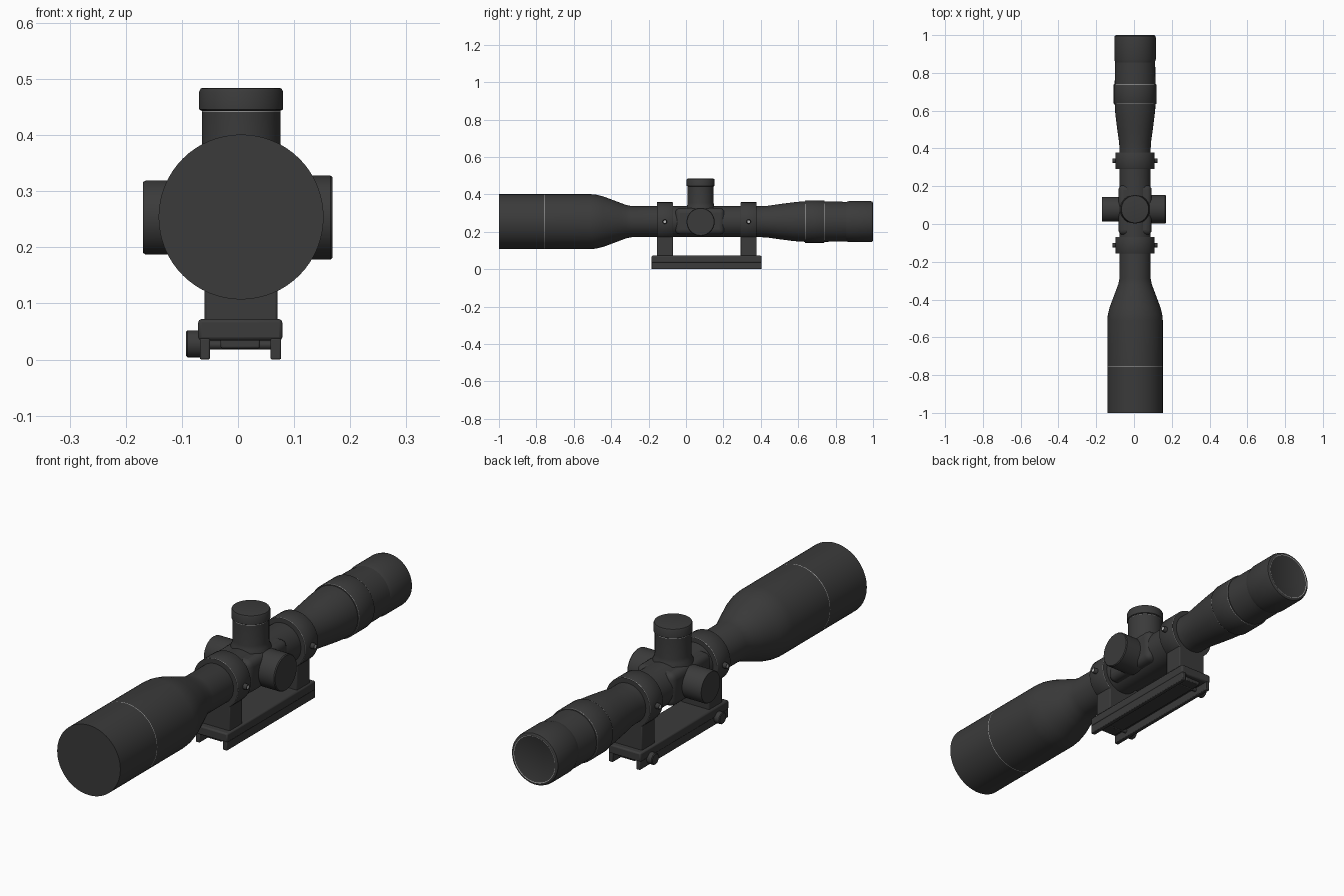
import bpy, bmesh, math
from mathutils import Vector, Matrix

cube = bpy.data.objects.get("Cube")
if cube:
    bpy.data.objects.remove(cube)


def flat_colour(name, value):
    mat = bpy.data.materials.new(name)
    mat.use_nodes = True
    mat.diffuse_color = (value, value, value, 1)
    mat.node_tree.nodes["Principled BSDF"].inputs["Base Color"].default_value = mat.diffuse_color
    return mat


BLACK = flat_colour("matte black", 0.043)
STEEL = flat_colour("light steel", 0.5)

CX, CZ = 0.0055, 0.254           # optical axis
TURRET_Y = 0.078
RING_Y = (-0.113, 0.335)


def finish(name, bm, bevel=0.0, segments=2):
    bmesh.ops.recalc_face_normals(bm, faces=bm.faces)
    mesh = bpy.data.meshes.new(name)
    bm.to_mesh(mesh)
    bm.free()
    mesh.materials.append(BLACK)
    mesh.materials.append(STEEL)
    ob = bpy.data.objects.new(name, mesh)
    bpy.context.collection.objects.link(ob)
    if bevel:
        mod = ob.modifiers.new("Bevel", 'BEVEL')
        mod.width, mod.segments = bevel, segments
    bpy.ops.object.select_all(action='DESELECT')
    ob.select_set(True)
    bpy.context.view_layer.objects.active = ob
    bpy.ops.object.shade_smooth_by_angle(angle=math.radians(35))
    return ob


def lathe(name, origin, axis, profile, sides=64, steel=()):
    """Revolve (distance, radius) pairs; bands listed in steel are bare metal."""
    bm = bmesh.new()
    turn = Vector(axis).to_track_quat('Z', 'Y').to_matrix().to_4x4()
    place = Matrix.Translation(origin) @ turn
    angles = [2 * math.pi * i / sides for i in range(sides)]
    rings = [[bm.verts.new(place @ Vector((r * math.cos(a), r * math.sin(a), d)))
              for a in angles] for d, r in profile]
    for band, (a, b) in enumerate(zip(rings, rings[1:])):
        for i in range(sides):
            j = (i + 1) % sides
            face = bm.faces.new((a[i], a[j], b[j], b[i]))
            face.material_index = int(band in steel)
    bm.faces.new(rings[0])
    end_cap = bm.faces.new(rings[-1])
    end_cap.material_index = int(len(rings) - 1 in steel)
    return finish(name, bm)


def box(name, x, y, z, bevel=0.004, segments=2):
    """Box from (low, high) ranges."""
    bm = bmesh.new()
    bmesh.ops.create_cube(bm, size=1)
    for v in bm.verts:
        v.co = [(lo + hi) / 2 + c * (hi - lo) for c, (lo, hi) in zip(v.co, (x, y, z))]
    return finish(name, bm, bevel, segments)


# Scope body: objective bell with a thin seam, main tube and eyepiece
axis_origin = (CX, 0, CZ)
lathe("objective_bell_and_tube", axis_origin, (0, 1, 0),
      [(-1, 0.147), (-0.757, 0.147), (-0.7545, 0.147), (-0.51, 0.147), (-0.48, 0.144),
       (-0.44, 0.134), (-0.36, 0.104), (-0.32, 0.089), (-0.29, 0.083), (0.42, 0.083)],
      steel=(1,))
lathe("eyepiece_body", axis_origin, (0, 1, 0),
      [(0.4, 0.083), (0.43, 0.084), (0.5, 0.094), (0.57, 0.103), (0.61, 0.107),
       (0.66, 0.108), (0.83, 0.107), (0.855, 0.105), (0.9, 0.105)])
lathe("magnification_ring", axis_origin, (0, 1, 0),
      [(0.635, 0.107), (0.636, 0.112), (0.638, 0.113), (0.738, 0.113), (0.74, 0.112),
       (0.741, 0.107)], steel=(1, 3))
lathe("eyepiece_cup", axis_origin, (0, 1, 0),
      [(0.855, 0.105), (0.872, 0.11), (0.985, 0.11), (0.996, 0.107), (1, 0.101),
       (1, 0.097), (0.999, 0.095)], steel=(5,))

# Turret saddle and adjustment turrets
box("turret_saddle", (CX - 0.088, CX + 0.088), (-0.058, 0.206), (0.186, 0.326), 0.026, 4)
lathe("elevation_turret", (CX, TURRET_Y, CZ), (0, 0, 1),
      [(0.04, 0.082), (0.07, 0.079), (0.085, 0.072), (0.1, 0.07), (0.187, 0.07),
       (0.189, 0.07)], steel=(4,))
lathe("elevation_cap", (CX, TURRET_Y, CZ), (0, 0, 1),
      [(0.189, 0.07), (0.192, 0.075), (0.223, 0.075), (0.229, 0.072), (0.23, 0.068)])
lathe("windage_turret", (CX, TURRET_Y, 0.253), (1, 0, 0),
      [(0.05, 0.075), (0.159, 0.075), (0.163, 0.072)])
lathe("focus_turret", (CX, TURRET_Y, 0.253), (-1, 0, 0),
      [(0.05, 0.066), (0.17, 0.066), (0.175, 0.063)])

# Mount rings with pillars, side screws and clamp knobs
for label, y in zip(("front", "rear"), RING_Y):
    lathe(label + "_ring", (CX, y, CZ), (0, 1, 0),
          [(-0.043, 0.082), (-0.043, 0.103), (-0.0415, 0.104),
           (0.0415, 0.104), (0.043, 0.103), (0.043, 0.082)], steel=(1, 3))
    box(label + "_pillar", (CX - 0.065, CX + 0.065), (y - 0.043, y + 0.043), (0.06, 0.2))
    for side, s in (("left", 1), ("right", -1)):
        lathe(f"{label}_{side}_ring_screw", (CX, y, CZ), (s, 0, 0),
              [(0.09, 0.012), (0.117, 0.012), (0.12, 0.01), (0.12, 0.007)], 16, steel=(3,))
    lathe(label + "_clamp_shaft", (0.07, y, 0.026), (-1, 0, 0), [(0, 0.008), (0.15, 0.008)], 16)
    lathe(label + "_clamp_knob", (-0.064, y, 0.028), (-1, 0, 0),
          [(0, 0.024), (0.026, 0.024), (0.029, 0.021)], 24)

# Base plate with gripping lips and an underside rib
RAIL = (-0.184, 0.404)
box("base_plate", (-0.071, 0.079), RAIL, (0.034, 0.072), 0.006)
box("right_rail_lip", (-0.068, -0.05), RAIL, (0, 0.038), 0.003)
box("left_rail_lip", (0.058, 0.077), RAIL, (0, 0.038), 0.003)
box("underside_rib", (-0.031, 0.039), (RAIL[0] + 0.02, RAIL[1] - 0.02), (0.02, 0.038), 0.003)
